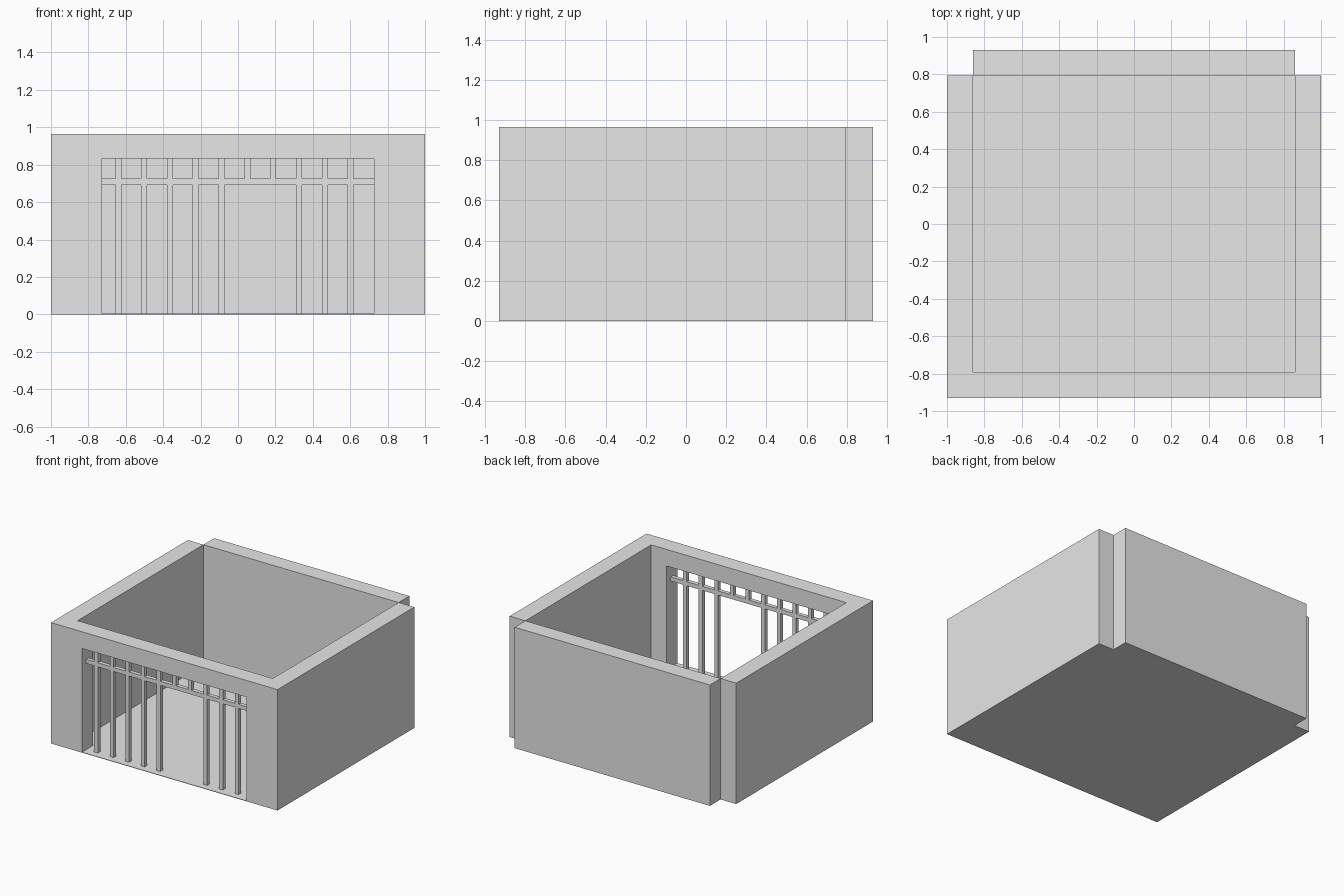
import bpy
import bmesh

default = bpy.data.objects.get("Cube")
if default:
    bpy.data.objects.remove(default, do_unlink=True)

grey = bpy.data.materials.new("plain grey")
grey.use_nodes = True
grey.diffuse_color = (0.8, 0.8, 0.8, 1)
grey.node_tree.nodes["Principled BSDF"].inputs["Base Color"].default_value = (0.8, 0.8, 0.8, 1)


def prism(name, outline, z0, z1):
    """Extrude a flat xy outline from z0 to z1."""
    bm = bmesh.new()
    face = bm.faces.new([bm.verts.new((x, y, z0)) for x, y in outline])
    top = bmesh.ops.extrude_face_region(bm, geom=[face])["geom"]
    for v in top:
        if isinstance(v, bmesh.types.BMVert):
            v.co.z = z1
    bmesh.ops.recalc_face_normals(bm, faces=bm.faces)
    mesh = bpy.data.meshes.new(name)
    bm.to_mesh(mesh)
    bm.free()
    mesh.materials.append(grey)
    obj = bpy.data.objects.new(name, mesh)
    bpy.context.collection.objects.link(obj)
    return obj


def box(name, x0, x1, y0, y1, z0, z1):
    return prism(name, [(x0, y0), (x1, y0), (x1, y1), (x0, y1)], z0, z1)


HEIGHT, FLOOR = 0.965, 0.004
OUT, IN = 1.0, 0.862                  # half widths outside and inside
FRONT, FRONT_IN = -0.93, -0.792
BACK_IN, BACK = 0.795, 0.93
DOOR, DOOR_TOP = 0.727, 0.832

# Thin floor following the notched plan
prism("floor", [(-OUT, FRONT), (OUT, FRONT), (OUT, BACK_IN), (IN, BACK_IN),
                (IN, BACK), (-IN, BACK), (-IN, BACK_IN), (-OUT, BACK_IN)], 0, FLOOR)

# Front and side walls in one U-shaped piece, back wall behind it
walls = prism("front_and_side_walls",
              [(-OUT, FRONT), (OUT, FRONT), (OUT, BACK_IN), (IN, BACK_IN),
               (IN, FRONT_IN), (-IN, FRONT_IN), (-IN, BACK_IN), (-OUT, BACK_IN)],
              FLOOR, HEIGHT)
box("back_wall", -IN, IN, BACK_IN, BACK, FLOOR, HEIGHT)

# Wide opening cut through the front wall
cutter = box("doorway_cutter", -DOOR, DOOR, FRONT - 0.1, FRONT_IN + 0.1, -0.1, DOOR_TOP)
cutter.hide_render = True
cut = walls.modifiers.new("doorway", "BOOLEAN")
cut.operation = "DIFFERENCE"
cut.solver = "EXACT"
cut.object = cutter
bpy.context.view_layer.objects.active = walls
bpy.ops.object.modifier_apply(modifier=cut.name)
bpy.data.objects.remove(cutter, do_unlink=True)

# Grille: a rail with bars above and below, leaving a gap to walk through
BAR, MID = 0.016, (FRONT + FRONT_IN) / 2
RAIL_LOW, RAIL_TOP = 0.692, 0.725
y0, y1 = MID - BAR, MID + BAR
box("grille_rail", -DOOR, DOOR, y0, y1, RAIL_LOW, RAIL_TOP)
for i in range(10):
    x = -0.64 + i * 0.138
    box(f"upper_bar_{i + 1}", x - BAR, x + BAR, y0, y1, RAIL_TOP, DOOR_TOP)
    if i not in (5, 6):
        box(f"lower_bar_{i + 1}", x - BAR, x + BAR, y0, y1, FLOOR, RAIL_LOW)
